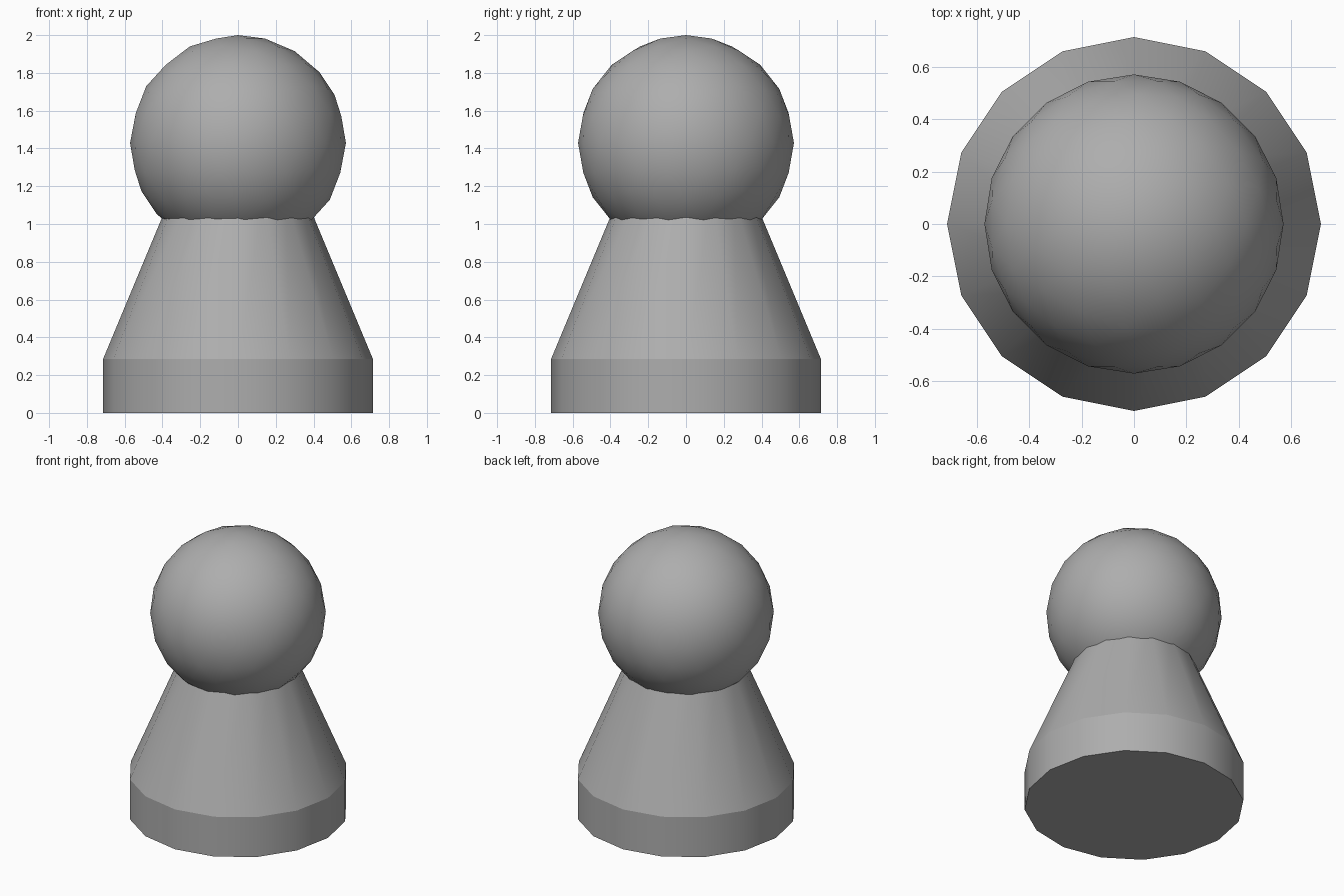
import bpy
import bmesh
import math

if "Cube" in bpy.data.objects:
    bpy.data.objects.remove(bpy.data.objects["Cube"])

# Dark grey finish shared by both parts
dark_grey = bpy.data.materials.new("dark_grey")
dark_grey.diffuse_color = (0.42, 0.42, 0.42, 1.0)
dark_grey.use_nodes = True
dark_grey.node_tree.nodes["Principled BSDF"].inputs["Base Color"].default_value = dark_grey.diffuse_color


def finish(name, bm):
    """Turn a bmesh into a named, coloured, smooth-by-angle object."""
    bmesh.ops.recalc_face_normals(bm, faces=bm.faces)
    mesh = bpy.data.meshes.new(name)
    bm.to_mesh(mesh)
    bm.free()
    mesh.materials.append(dark_grey)
    obj = bpy.data.objects.new(name, mesh)
    bpy.context.collection.objects.link(obj)
    bpy.ops.object.select_all(action='DESELECT')
    obj.select_set(True)
    bpy.context.view_layer.objects.active = obj
    bpy.ops.object.shade_smooth_by_angle(angle=math.radians(30), keep_sharp_edges=True)
    return obj


# Body: 16-sided base drum that tapers into a neck inside the head
SIDES = 16
profile = [(0.714, 0.0), (0.714, 0.286), (0.357, 1.143)]  # radius, height
bm = bmesh.new()
rings = [[bm.verts.new((r * math.cos(math.tau * i / SIDES),
                        r * math.sin(math.tau * i / SIDES), z))
          for i in range(SIDES)] for r, z in profile]
for low, high in zip(rings, rings[1:]):
    for i in range(SIDES):
        j = (i + 1) % SIDES
        bm.faces.new((low[i], low[j], high[j], high[i]))
bm.faces.new(rings[0])
bm.faces.new(rings[-1])
# Crisp crease where the drum meets the taper
for i in range(SIDES):
    bm.edges.get((rings[1][i], rings[1][(i + 1) % SIDES])).smooth = False
finish("body", bm)

# Head: icosphere resting on the neck
bm = bmesh.new()
bmesh.ops.create_icosphere(bm, subdivisions=3, radius=0.5714)
bmesh.ops.translate(bm, verts=bm.verts, vec=(0, 0, 1.4286))
finish("head", bm)
